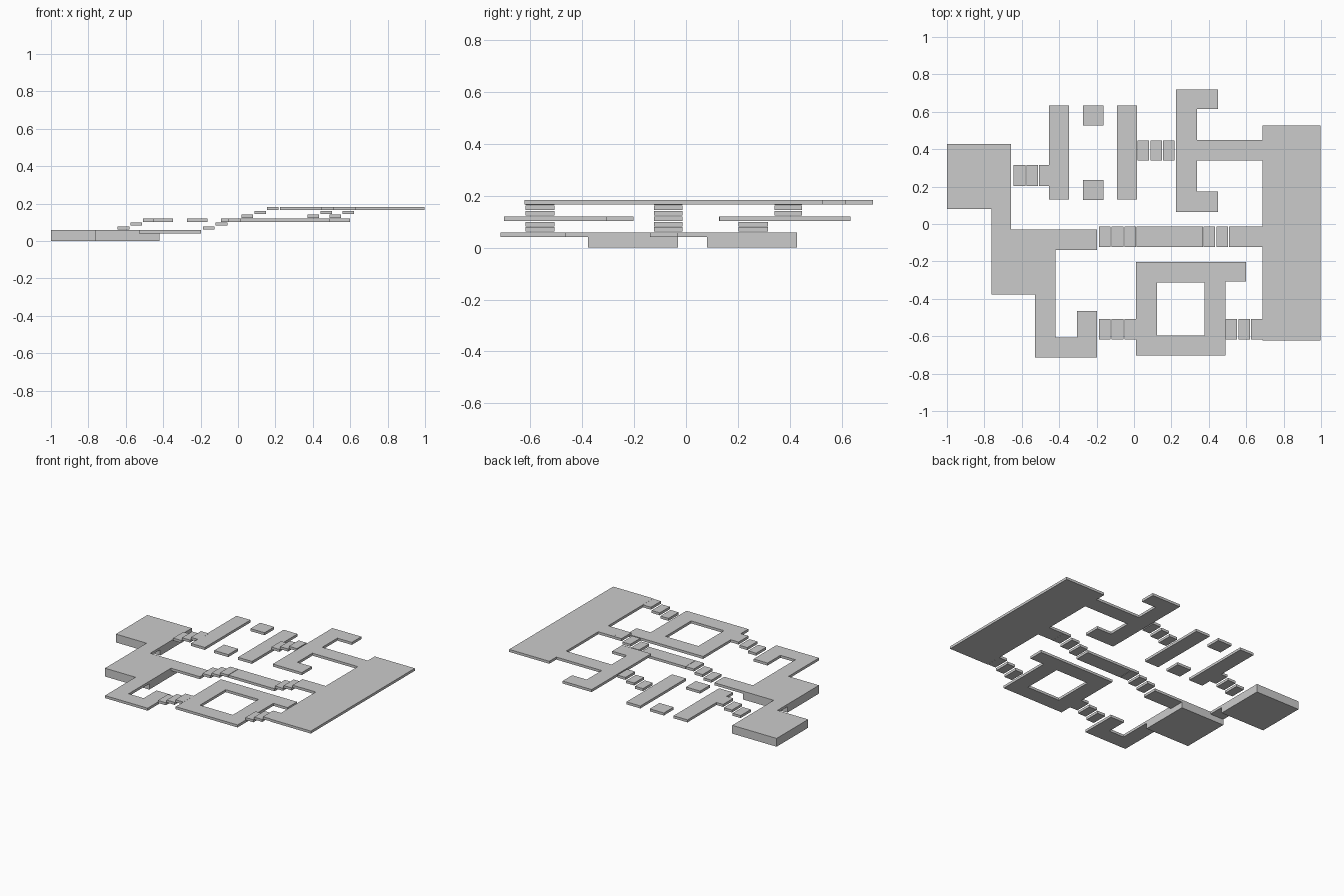
import bpy, bmesh

if "Cube" in bpy.data.objects:
    bpy.data.objects.remove(bpy.data.objects["Cube"])

T = 0.0175                     # slab thickness
LOW, MID, HIGH = 0.058, 0.12, 0.183   # walking heights of the three levels
RISE = (HIGH - LOW) / 6


def prism(name, outline, top, thick=T):
    """Extrude a plan outline down from its top height."""
    bm = bmesh.new()
    face = bm.faces.new([bm.verts.new((x, y, top - thick)) for x, y in outline])
    up = bmesh.ops.extrude_face_region(bm, geom=[face])["geom"]
    bmesh.ops.translate(bm, vec=(0, 0, thick),
                        verts=[v for v in up if isinstance(v, bmesh.types.BMVert)])
    bmesh.ops.recalc_face_normals(bm, faces=bm.faces)
    mesh = bpy.data.meshes.new(name)
    bm.to_mesh(mesh)
    bm.free()
    ob = bpy.data.objects.new(name, mesh)
    bpy.context.collection.objects.link(ob)
    return ob


def slab(name, x0, x1, y0, y1, top, thick=T):
    return prism(name, [(x0, y0), (x1, y0), (x1, y1), (x0, y1)], top, thick)


def stairs(name, x, y0, y1, base):
    """Three separate treads climbing towards +x."""
    for i in range(3):
        x0 = x + i * 0.068
        slab(f"{name}_step_{i + 1}", x0, x0 + 0.062, y0, y1, base + RISE * (i + 1))


# Low level: two solid blocks and thin walkways
slab("north_block", -1, -0.657, 0.08, 0.428, LOW, LOW)
slab("south_block", -0.763, -0.421, -0.378, -0.03, LOW, LOW)
slab("block_link", -0.763, -0.657, -0.03, 0.08, LOW)
slab("low_walkway", -0.421, -0.198, -0.138, -0.03, LOW)
prism("low_hook_walkway",
      [(-0.528, -0.378), (-0.528, -0.714), (-0.198, -0.714), (-0.198, -0.464),
       (-0.305, -0.464), (-0.305, -0.606), (-0.421, -0.606), (-0.421, -0.378)], LOW)

# Flights from low to middle level
stairs("north_lower", -0.643, 0.203, 0.315, LOW)
stairs("centre_lower", -0.187, -0.124, -0.014, LOW)
stairs("south_lower", -0.187, -0.618, -0.507, LOW)

# Middle level: north strips with floating pads, centre bridge
slab("north_strip_west", -0.455, -0.347, 0.13, 0.633, MID)
slab("north_strip_east", -0.091, 0.017, 0.13, 0.633, MID)
for label, y in (("north", 0.527), ("south", 0.127)):
    slab(f"floating_pad_{label}", -0.273, -0.164, y, y + 0.107, MID)
slab("centre_bridge", 0.014, 0.37, -0.124, -0.014, MID)

# Middle level: square ring platform with a side arm
ring = prism("ring_platform",
             [(0.01, -0.702), (0.488, -0.702), (0.488, -0.307), (0.598, -0.307),
              (0.598, -0.202), (0.01, -0.202)], MID)
cutter = slab("ring_cutter", 0.123, 0.377, -0.595, -0.312, MID + 0.05, 0.12)
cutter.hide_render = True
mod = ring.modifiers.new("hole", 'BOOLEAN')
mod.operation, mod.object, mod.solver = 'DIFFERENCE', cutter, 'EXACT'
bpy.context.view_layer.objects.active = ring
bpy.ops.object.modifier_apply(modifier=mod.name)
bpy.data.objects.remove(cutter)

# Flights from middle to high level
stairs("north_upper", 0.019, 0.34, 0.447, MID)
stairs("centre_upper", 0.372, -0.124, -0.014, MID)
stairs("south_upper", 0.49, -0.618, -0.507, MID)

# High level: large deck, C-shaped platform and bridges
slab("high_deck", 0.688, 0.998, -0.622, 0.526, HIGH)
prism("c_platform",
      [(0.225, 0.063), (0.449, 0.063), (0.449, 0.174), (0.337, 0.174),
       (0.337, 0.34), (0.688, 0.34), (0.688, 0.449), (0.337, 0.449),
       (0.337, 0.615), (0.449, 0.615), (0.449, 0.72), (0.225, 0.72)], HIGH)
slab("centre_high_bridge", 0.57, 0.688, -0.124, -0.014, HIGH)
